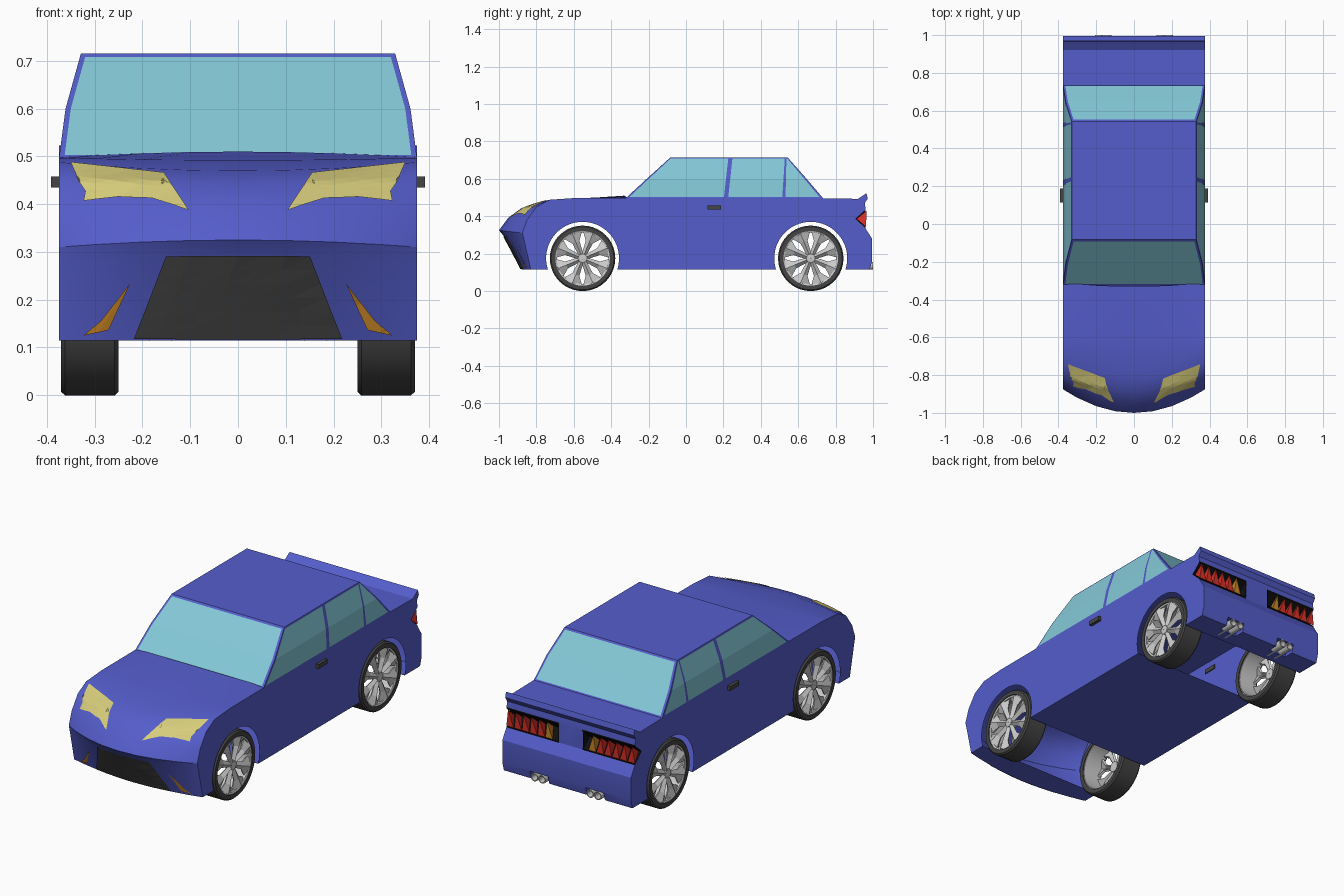
import bpy, bmesh
from math import sin, cos, pi, hypot, radians
from mathutils import Vector
from mathutils.bvhtree import BVHTree

if "Cube" in bpy.data.objects:
    bpy.data.objects.remove(bpy.data.objects["Cube"])


def material(name, r, g, b):
    m = bpy.data.materials.new(name)
    m.diffuse_color = (r, g, b, 1)
    m.use_nodes = True
    m.node_tree.nodes["Principled BSDF"].inputs["Base Color"].default_value = m.diffuse_color
    return m


BLUE = material("blue_paint", .09, .11, .60)
GLASS = material("glass", .23, .58, .68)
DARK = material("dark_rubber", .06, .06, .06)
BLACK = material("black_trim", .005, .005, .005)
LAMP = material("pale_yellow", .68, .61, .20)
RED = material("red_lamp", .70, .03, .02)
ORANGE = material("orange_lamp", .60, .25, .02)


def make(name, verts, faces, mat=None, smooth=False):
    me = bpy.data.meshes.new(name)
    me.from_pydata([tuple(v) for v in verts], [], faces)
    bm = bmesh.new()
    bm.from_mesh(me)
    bmesh.ops.recalc_face_normals(bm, faces=bm.faces)
    bm.to_mesh(me)
    bm.free()
    ob = bpy.data.objects.new(name, me)
    bpy.context.collection.objects.link(ob)
    if mat:
        me.materials.append(mat)
    if smooth:
        shade(ob)
    return ob


def activate(ob):
    bpy.ops.object.select_all(action='DESELECT')
    ob.select_set(True)
    bpy.context.view_layer.objects.active = ob


def shade(ob):
    activate(ob)
    bpy.ops.object.shade_smooth_by_angle()


def loft(name, rings, mat=None, caps=True):
    n = len(rings[0])
    verts = [v for r in rings for v in r]
    faces = [(i * n + j, i * n + (j + 1) % n, (i + 1) * n + (j + 1) % n, (i + 1) * n + j)
             for i in range(len(rings) - 1) for j in range(n)]
    if caps:
        faces += [tuple(range(n)), tuple(range(len(verts) - n, len(verts)))]
    return make(name, verts, faces, mat)


def prism(name, yz, x0, x1, mat=None):
    return loft(name, [[(x, y, z) for y, z in yz] for x in (x0, x1)], mat)


def box_yz(y0, y1, z0, z1):
    return [(y0, z0), (y1, z0), (y1, z1), (y0, z1)]


def lathe(name, profile, place, seg, mat=None):
    # closed (radius, along-axis) profile swept round an axis
    n = len(profile)
    verts = [place(a, r * cos(2 * pi * k / seg), r * sin(2 * pi * k / seg))
             for k in range(seg) for r, a in profile]
    faces = [(k * n + j, k * n + (j + 1) % n, (k + 1) % seg * n + (j + 1) % n, (k + 1) % seg * n + j)
             for k in range(seg) for j in range(n)]
    return make(name, verts, faces, mat, True)


# lower body: centre-line profile blends into the side profile
centre = [(-.88, .115), (-.975, .295), (-1, .325), (-.95, .392), (-.88, .443),
          (-.80, .470), (-.6, .492), (-.33, .51)]
side = [(-.83, .115), (-.865, .27), (-.875, .31), (-.85, .38), (-.80, .45),
        (-.73, .488), (-.6, .497), (-.31, .498)]
rear = [(.73, .496), (.92, .493), (.965, .523), (.972, .495), (.956, .47), (.96, .44),
        (.96, .335), (.995, .28), (.995, .16), (.982, .115)]
rings = []
for x in (-.375, -.36, -.3, -.2, -.1, 0, .1, .2, .3, .36, .375):
    t = (x / .375) ** 2
    rings.append([(x, a[0] + (b[0] - a[0]) * t, a[1] + (b[1] - a[1]) * t)
                  for a, b in zip(centre, side)] + [(x, y, z) for y, z in rear])
body = loft("body", rings, BLUE)
bm = bmesh.new()
bm.from_mesh(body.data)
skin = BVHTree.FromBMesh(bm)
bm.free()

# wheel arches, tail lamp grooves and exhaust notches
AXLES = (-.553, .667)
AZ, AR = .175, .195
cutters = [prism("arch_cutter", [(y + AR * cos(k * pi / 32), AZ + AR * sin(k * pi / 32))
                                 for k in range(64)], -.6, .6) for y in AXLES]
for s in (-1, 1):
    cutters.append(prism("lamp_cutter", [(.905, .386), (.985, .458), (.985, .314)], s * .07, s * .45))
    cutters.append(prism("exhaust_cutter", box_yz(.93, 1.1, .05, .158), s * .11, s * .215))
for c in cutters:
    m = body.modifiers.new("cut", 'BOOLEAN')
    m.object, m.operation, m.solver = c, 'DIFFERENCE', 'EXACT'
    activate(body)
    bpy.ops.object.modifier_apply(modifier=m.name)
    bpy.data.objects.remove(c)

# open the shell: no tunnel through the inside, no deck under the cabin
bm = bmesh.new()
bm.from_mesh(body.data)
gone = []
for f in bm.faces:
    c = f.calc_center_median()
    tunnel = any(all(abs(hypot(v.co.y - y, v.co.z - AZ) - AR) < .001 for v in f.verts) for y in AXLES)
    deck = f.normal.z > .9 and c.z > .48 and -.25 < c.y < .65
    if tunnel or deck:
        gone.append(f)
bmesh.ops.delete(bm, geom=gone, context='FACES')
bm.to_mesh(body.data)
bm.free()
shade(body)

# cabin: three levels (z, half width, front y, rear y)
levels = [(.494, .375, -.325, .735), (.6, .361, -.21, .645), (.715, .329, -.083, .543)]
loft("cabin", [[(-w, f, z), (w, f, z), (w, r, z), (-w, r, z)] for z, w, f, r in levels], BLUE)


def level(z):
    a, b = (levels[0], levels[1]) if z <= .6 else (levels[1], levels[2])
    k = (z - a[0]) / (b[0] - a[0])
    return [p + (q - p) * k for p, q in zip(a[1:], b[1:])]


PANE_Z = (.503, .6, .708)
PANE_FACES = [(0, 1, 3, 2), (2, 3, 5, 4)]


def end_pane(name, column, out):
    verts = [(s * (level(z)[0] - .011), level(z)[column] + out, z) for z in PANE_Z for s in (-1, 1)]
    make(name, verts, PANE_FACES, GLASS)


end_pane("windscreen", 1, -.003)
end_pane("rear_window", 2, .003)
for s in (-1, 1):
    # bottom front, bottom rear, top front, top rear
    for name, b0, b1, t0, t1 in (("front_door_window", -.303, .203, -.083, .226),
                                 ("rear_door_window", .226, .515, .248, .528),
                                 ("quarter_window", .532, .714, .537, .542)):
        verts = []
        for z in PANE_Z:
            k = (z - PANE_Z[0]) / (PANE_Z[2] - PANE_Z[0])
            for a, b in ((b0, t0), (b1, t1)):
                verts.append((s * (level(z)[0] + .002), a + (b - a) * k, z))
        make(name, verts, PANE_FACES, GLASS)
    prism("door_handle", box_yz(.115, .188, .435, .458), s * .37, s * .391, DARK)


# front details: outlines in front view laid onto the nose
def decal(name, outline, mat, s=1, lift=.004):
    bm = bmesh.new()
    bm.faces.new([bm.verts.new((s * x, -1, z)) for x, z in outline])
    bmesh.ops.triangulate(bm, faces=bm.faces[:])
    bmesh.ops.subdivide_edges(bm, edges=bm.edges[:], cuts=5, use_grid_fill=True)
    for v in bm.verts:
        hit, nor, _, _ = skin.ray_cast(Vector((v.co.x, -2, v.co.z)), Vector((0, 1, 0)))
        if hit:
            v.co = hit + (nor if nor.y < 0 else -nor) * lift
    verts = [v.co.copy() for v in bm.verts]
    bm.verts.index_update()
    faces = [[v.index for v in f.verts] for f in bm.faces]
    bm.free()
    make(name, verts, faces, mat)


decal("grille", [(-.15, .293), (.15, .293), (.217, .119), (-.217, .119)], DARK)
for s in (-1, 1):
    decal("headlight", [(.350, .485), (.155, .463), (.162, .437), (.155, .415), (.103, .386),
                        (.18, .41), (.25, .413), (.322, .405), (.318, .425), (.335, .45)], LAMP, s)
    decal("fog_light", [(.225, .235), (.285, .158), (.322, .126), (.27, .138)], ORANGE, s)

# tail lamps: black V-shaped housing filled with pointed lenses
for s in (-1, 1):
    prism("lamp_housing", [(.909, .386), (.961, .433), (.961, .440), (.903, .386),
                           (.961, .332), (.961, .339)], s * .068, s * .3745, BLACK)
    prism("lamp_housing_end", [(.905, .386), (.96, .437), (.96, .335)], s * .066, s * .073, BLACK)
    for i in range(6):
        x0 = .105 + i * .0455
        x1 = x0 + .042
        xm = x0 + .03
        make("tail_lamp", [(s * x0, .962, .343), (s * x1, .962, .343), (s * xm, .966, .430),
                           (s * xm, .912, .386)],
             [(0, 1, 2), (0, 1, 3), (1, 2, 3), (0, 2, 3)], ORANGE if i == 0 else RED)
    # twin exhaust pipes
    for x in (.14, .185):
        lathe("exhaust_pipe", [(.021, .88), (.021, 1), (.016, 1), (.016, .88)],
              lambda a, u, v: (s * x + u, a, .135 + v), 16)

# wheels: tyre, rim and eight ridged spokes with kite-shaped gaps
for s in (-1, 1):
    for y in AXLES:
        def place(a, u, v):
            return (s * a, y + u, AZ + v)
        lathe("tyre", [(.146, .25), (.168, .25), (.175, .258), (.175, .362), (.168, .37), (.146, .37)],
              place, 40, DARK)
        lathe("rim", [(.147, .255), (.147, .366), (.138, .362), (.142, .255)], place, 40)
        lathe("hub", [(.001, .33), (.028, .33), (.024, .362), (.001, .364)], place, 16)
        verts, faces = [], []
        for k in range(8):
            c = pi / 8 + k * pi / 4
            o = len(verts)
            for r, spread, ridge in ((.022, 22.5, .358), (.095, 10, .362), (.143, 20, .364)):
                for d, x in ((-1, .346), (0, ridge), (1, .346)):
                    a = c + d * radians(spread)
                    verts.append(place(x, r * cos(a), r * sin(a)))
            for i in (0, 1, 3, 4):
                faces.append((o + i, o + i + 1, o + i + 4, o + i + 3))
        spokes = make("wheel_spokes", verts, faces)
        sol = spokes.modifiers.new("thickness", 'SOLIDIFY')
        sol.thickness, sol.offset = .012, 0
